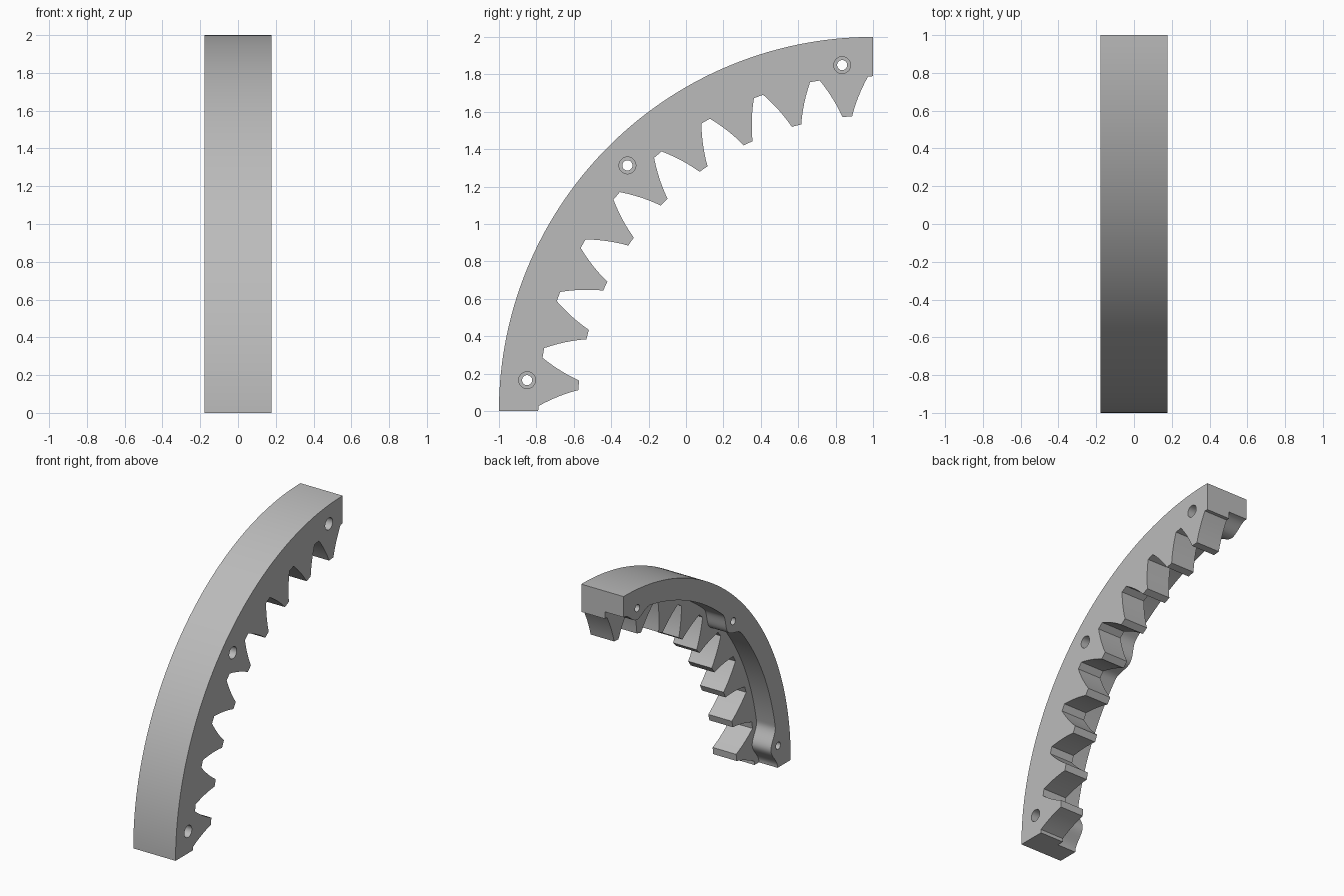
import bpy
import bmesh
from math import radians, cos, sin, pi

if "Cube" in bpy.data.objects:
    bpy.data.objects.remove(bpy.data.objects["Cube"], do_unlink=True)

HALF = 0.177          # half of the total width
STEP = -0.02          # where the toothed layer meets the flange
OUTER, ROOT, TIP = 2.0, 1.79, 1.58
HOLE_RADIUS = 1.857
HOLE_ANGLES = (5.1, 45, 84.9)

grey = bpy.data.materials.new("light_grey")
grey.use_nodes = True
colour = (0.5, 0.5, 0.5, 1)
grey.diffuse_color = colour
grey.node_tree.nodes["Principled BSDF"].inputs["Base Color"].default_value = colour


def polar(r, deg):
    """Point on the side plane, measured from the arc's centre."""
    a = radians(deg)
    return 1 - r * cos(a), r * sin(a)


def prism(name, outline, x0, x1):
    """Closed side outline extruded along x."""
    bm = bmesh.new()
    face = bm.faces.new([bm.verts.new((x0, y, z)) for y, z in outline])
    top = bmesh.ops.extrude_face_region(bm, geom=[face])["geom"]
    moved = [v for v in top if isinstance(v, bmesh.types.BMVert)]
    bmesh.ops.translate(bm, verts=moved, vec=(x1 - x0, 0, 0))
    bmesh.ops.recalc_face_normals(bm, faces=bm.faces)
    mesh = bpy.data.meshes.new(name)
    bm.to_mesh(mesh)
    bm.free()
    obj = bpy.data.objects.new(name, mesh)
    bpy.context.collection.objects.link(obj)
    mesh.materials.append(grey)
    return obj


def drill(obj, radius):
    """Cut the three screw holes through a layer."""
    for angle in HOLE_ANGLES:
        cy, cz = polar(HOLE_RADIUS, angle)
        ring = [(cy + radius * cos(2 * pi * i / 32), cz + radius * sin(2 * pi * i / 32))
                for i in range(32)]
        cutter = prism("hole_cutter", ring, -1, 1)
        cutter.hide_render = True
        mod = obj.modifiers.new("hole", "BOOLEAN")
        mod.operation, mod.solver, mod.object = "DIFFERENCE", "EXACT", cutter
        bpy.context.view_layer.objects.active = obj
        bpy.ops.object.modifier_apply(modifier=mod.name)
        bpy.data.objects.remove(cutter, do_unlink=True)


def smooth(obj):
    bpy.ops.object.select_all(action="DESELECT")
    obj.select_set(True)
    bpy.context.view_layer.objects.active = obj
    bpy.ops.object.shade_smooth_by_angle(angle=radians(25))


outer_arc = [polar(OUTER, 90 - i) for i in range(91)]

# Toothed layer: nine hollow-flanked teeth, with wide screw-head recesses
flank = []
for i in range(7):
    t = i / 6
    half_width = 0.13 - 0.104 * t - 0.032 * t * (1 - t)
    r = ROOT + (TIP - ROOT) * t
    flank.append((r, half_width / r * 180 / pi))
inner = [polar(ROOT, 0)]
for k in range(9):
    mid = 5 + 10 * k
    inner += [polar(r, mid - w) for r, w in flank]
    inner += [polar(r, mid + w) for r, w in reversed(flank)]
inner.append(polar(ROOT, 90))
teeth = prism("toothed_ring", outer_arc + inner, STEP, HALF)
drill(teeth, 0.045)

# Thin flange, swelling inwards around each narrow screw hole
edge = []
for i in range(181):
    deg = i / 2
    near = min(abs(deg - a) for a in HOLE_ANGLES)
    swell = 0.5 + 0.5 * cos(pi * min(near / 5, 1))
    edge.append(polar(1.843 - 0.073 * swell, deg))
flange = prism("flange", outer_arc + edge, -HALF, STEP)
drill(flange, 0.027)

for part in (teeth, flange):
    smooth(part)
